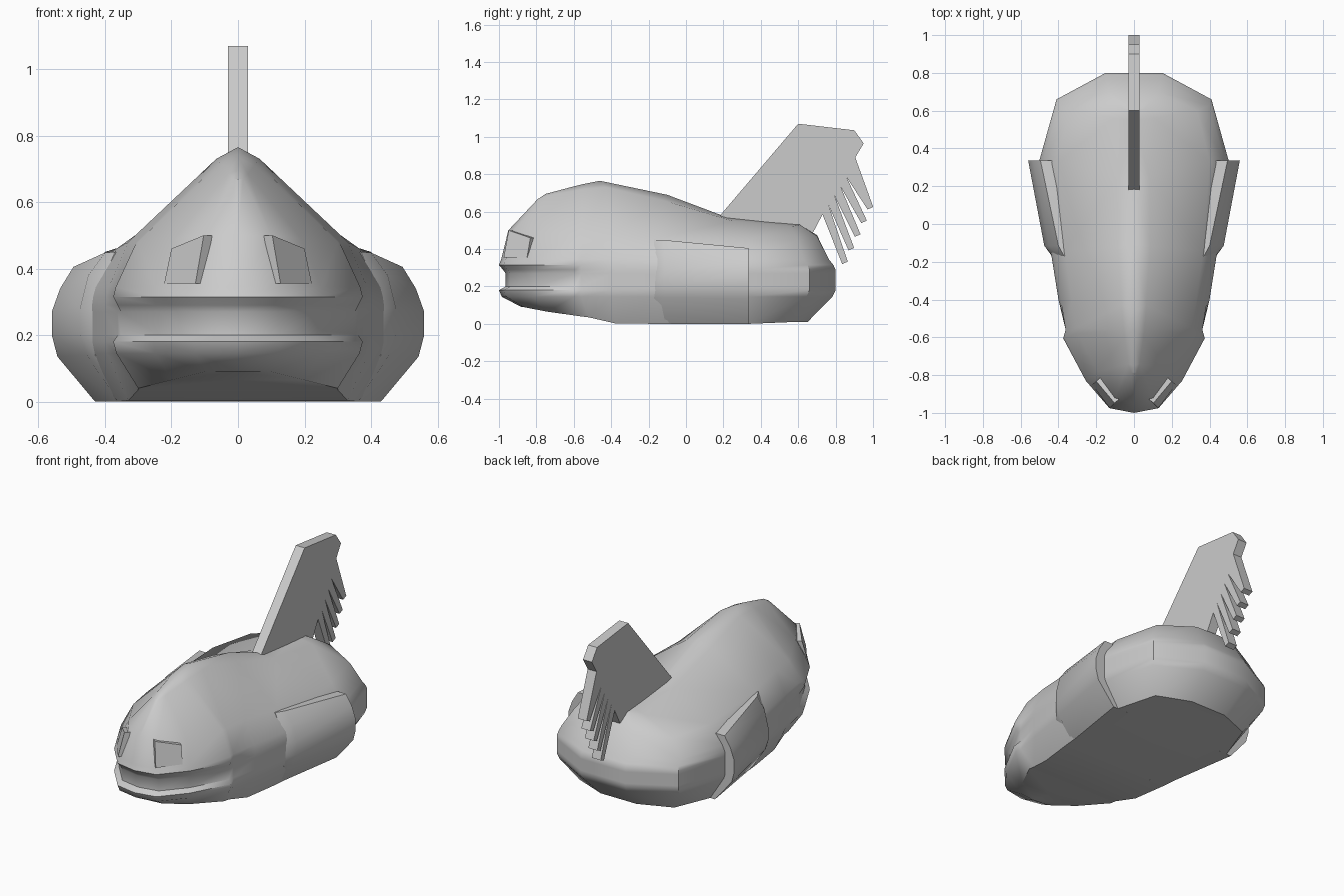
import bpy, bmesh

if "Cube" in bpy.data.objects:
    bpy.data.objects.remove(bpy.data.objects["Cube"])


def make_object(name, verts, faces, mirror=True, angle=0.6):
    me = bpy.data.meshes.new(name)
    bm = bmesh.new()
    vs = [bm.verts.new(v) for v in verts]
    for f in faces:
        bm.faces.new([vs[i] for i in f])
    bmesh.ops.remove_doubles(bm, verts=bm.verts, dist=1e-5)
    bmesh.ops.recalc_face_normals(bm, faces=bm.faces)
    bm.to_mesh(me)
    bm.free()
    ob = bpy.data.objects.new(name, me)
    bpy.context.collection.objects.link(ob)
    bpy.ops.object.select_all(action='DESELECT')
    ob.select_set(True)
    bpy.context.view_layer.objects.active = ob
    bpy.ops.object.shade_smooth_by_angle(angle=angle)
    if mirror:
        m = ob.modifiers.new("mirror", 'MIRROR')
        m.use_axis[0] = True
        m.merge_threshold = 0.0005
    return ob


def bridge(rows, closed=False):
    """Vertices and quads joining equally long rows of points."""
    n = len(rows[0])
    verts = [p for r in rows for p in r]
    faces = []
    for k in range(len(rows) - 1):
        for j in range(n if closed else n - 1):
            a, b = k * n + j, k * n + (j + 1) % n
            faces.append((a, b, b + n, a + n))
    return verts, faces


# Body: half rings running from nose to tail, stacked from belly to ridge
belly = [(0, -.88, .09), (.10, -.87, .09), (.20, -.74, .065), (.30, -.56, .04), (.30, -.52, .035),
         (.33, -.38, .003), (.36, -.15, 0), (.40, .33, 0), (.32, .57, .01), (.12, .65, .01), (0, .65, .01)]
waist = [(0, -1.0), (.13, -.975), (.255, -.83), (.375, -.605), (.362, -.56),
         (.40, -.40), (.44, -.15), (.50, .34), (.41, .66), (.15, .80), (0, .80)]
shoulder = [(0, -.95, .50), (.10, -.92, .50), (.19, -.78, .49), (.30, -.58, .48), (.305, -.55, .48),
            (.33, -.40, .48), (.365, -.14, .46), (.40, .33, .45), (.335, .60, .45), (.13, .70, .47), (0, .70, .475)]
ridge = [(0, -.79, .67), (.015, -.785, .67), (.03, -.74, .685), (.05, -.60, .71), (.055, -.56, .72),
         (.065, -.43, .73), (.085, -.12, .66), (.08, .25, .55), (.11, .56, .52), (.06, .61, .53), (0, .61, .53)]
crest_yz = [(-.785, .67), (-.78, .675), (-.75, .695), (-.60, .735), (-.56, .745),
            (-.46, .765), (-.10, .69), (.20, .577), (.55, .54), (.60, .535), (.61, .53)]


def side_ring(z, inset, tuck=1.0):
    ring = []
    for j, (x, y) in enumerate(waist):
        s = 1 - inset if j < 4 else 1
        zz = z
        t = tuck if j > 4 else 1
        ring.append((x * s * t, (y + .4) * s * t - .4, zz))
    return ring


rows = [[(0, y, z) for x, y, z in belly], belly,
        side_ring(.145, .025, .985), side_ring(.18, 0), side_ring(.20, .06),
        side_ring(.27, .06), side_ring(.29, .035), side_ring(.315, 0, .99),
        side_ring(.345, .02, .97), shoulder, ridge, [(0, y, z) for y, z in crest_yz]]
verts, faces = bridge(rows)
# collapse degenerate nose and tail quads
clean = []
for f in faces:
    seen = []
    for i in f:
        key = tuple(round(c, 4) for c in verts[i])
        if key not in [s[0] for s in seen]:
            seen.append((key, i))
    if len(seen) > 2:
        clean.append([s[1] for s in seen])
make_object("body", verts, clean, angle=0.75)

# Side panels: flared plates widening to the rear
front_x = [.31, .43, .435, .43, .40, .37]
front_z = [0, .14, .20, .28, .38, .45]
mid_x = [.36, .455, .475, .475, .45, .40]
mid_z = [0, .14, .20, .28, .38, .448]
back_x = [.43, .543, .56, .56, .535, .495]
back_z = [0, .135, .20, .27, .34, .405]


def panel_section(xs, zs, y, depth):
    outer = [(x, y, z) for x, z in zip(xs, zs)]
    return outer + [(x - depth, y, z) for x, z in reversed(list(zip(xs, zs)))]


sections = [panel_section(front_x, front_z, -.17, .06), panel_section(mid_x, mid_z, -.115, .08),
            panel_section(back_x, back_z, .335, .11)]
verts, faces = bridge(sections, closed=True)
n = len(sections[0])
for k in (0, 2):
    for i in range(5):
        a, b = k * n + i, k * n + n - 1 - i
        faces.append((a, a + 1, b - 1, b))
make_object("side_panel", verts, faces, angle=0.6)

# Eyes: raised tilted plates on the head
plate = [(.222, -.85, .355), (.128, -.975, .355), (.103, -.948, .50), (.200, -.832, .46)]
inner = [(x - .06, y + .05, z) for x, y, z in plate]
verts, faces = bridge([plate, inner], closed=True)
make_object("eye", verts, faces + [(0, 1, 2, 3), (4, 5, 6, 7)], angle=0.3)

# Tail fin: swept blade with a comb of slanted teeth
profile = [(.30, .45), (.18, .577), (.60, 1.07), (.90, 1.035), (.95, .965), (.905, .89)]
for i in range(4, -1, -1):
    ty, tz = .835 + .034 * i, .32 + .073 * i
    profile += [(ty + .03, tz + .013), (ty, tz), (.73 + .032 * i, .585 + .05 * i)]
profile += [(.68, .49), (.66, .45)]
n = len(profile)
verts, faces = bridge([[(x, y, z) for y, z in profile] for x in (-.03, .03)], closed=True)
make_object("tail_fin", verts, faces + [tuple(range(n)), tuple(range(n, 2 * n))], mirror=False, angle=0.3)
